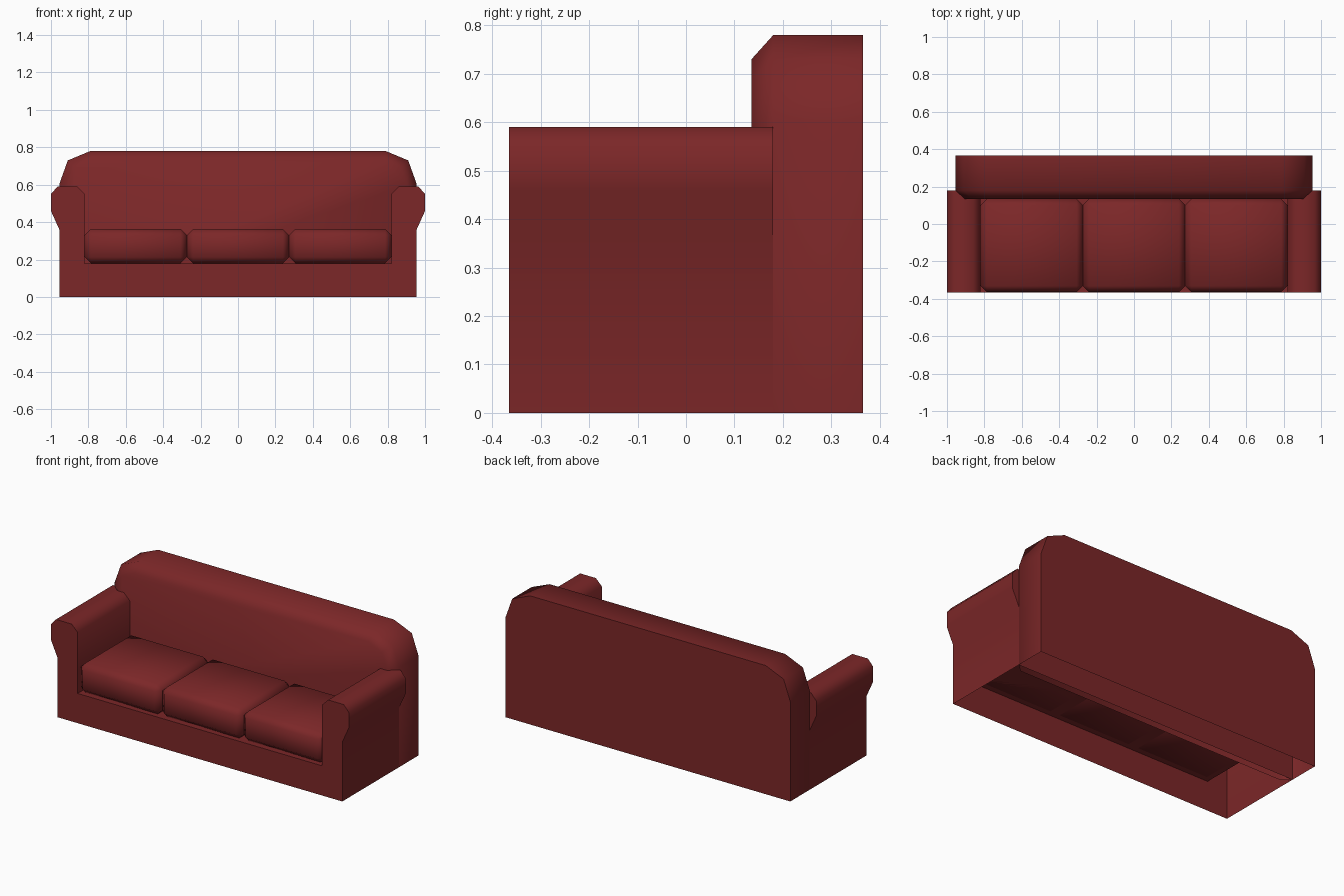
import bpy, bmesh, math

cube = bpy.data.objects.get("Cube")
if cube:
    bpy.data.objects.remove(cube, do_unlink=True)

COLOUR = (0.2, 0.02, 0.021, 1)
fabric = bpy.data.materials.new("dark red fabric")
fabric.use_nodes = True
fabric.diffuse_color = COLOUR
bsdf = next(n for n in fabric.node_tree.nodes if n.type == "BSDF_PRINCIPLED")
bsdf.inputs["Base Color"].default_value = COLOUR


def finish(name, bm):
    """Turn a bmesh into a softly shaded object."""
    bmesh.ops.recalc_face_normals(bm, faces=bm.faces)
    mesh = bpy.data.meshes.new(name)
    bm.to_mesh(mesh)
    bm.free()
    mesh.materials.append(fabric)
    obj = bpy.data.objects.new(name, mesh)
    bpy.context.collection.objects.link(obj)
    bpy.ops.object.select_all(action="DESELECT")
    obj.select_set(True)
    bpy.context.view_layer.objects.active = obj
    bpy.ops.object.shade_smooth_by_angle(angle=math.radians(55))
    return obj


def mirrored(half):
    """Complete an x/z outline from its left half."""
    return half + [(-x, z) for x, z in reversed(half)]


def loft(name, sections):
    """Skin equal outlines along y; the underside stays open."""
    bm = bmesh.new()
    rings = [[bm.verts.new((x, y, z)) for x, z in outline] for y, outline in sections]
    for a, b in zip(rings, rings[1:]):
        for i in range(len(a)):
            j = (i + 1) % len(a)
            bm.faces.new((a[i], a[j], b[j], b[i]))
    bm.faces.new(rings[0])
    bm.faces.new(rings[-1])
    # the closing strip of each ring lies on the floor and is left out
    floor = [f for f in bm.faces if all(v.co.z < 0.001 for v in f.verts)]
    bmesh.ops.recalc_face_normals(bm, faces=bm.faces)
    bmesh.ops.delete(bm, geom=floor, context="FACES")
    return finish(name, bm)


# Base and both arms in one U-shaped section
FRONT, MIDDLE, REAR, BULGE = -0.365, 0.18, 0.365, 0.135
SEAT, INNER = 0.18, 0.82
arm = [(0.955, 0), (0.955, 0.36), (1.0, 0.46), (1.0, 0.55), (0.965, 0.59),
       (0.86, 0.59), (INNER, 0.55), (INNER, SEAT)]
body = mirrored(arm)
loft("base_and_arms", [(FRONT, body), (MIDDLE, body)])

# Backrest with a chamfered front rim
outer = mirrored([(0.955, 0), (0.955, 0.605), (0.91, 0.73), (0.79, 0.78)])
inner = mirrored([(0.905, 0), (0.905, 0.595), (0.87, 0.69), (0.78, 0.73)])
loft("backrest", [(BULGE, inner), (MIDDLE, outer), (REAR, outer)])

# Three seat cushions with bevelled edges
width = 2 * INNER / 3
size = (width, BULGE - FRONT - 0.002, 0.183)
for i, side in enumerate(("right", "middle", "left")):
    bm = bmesh.new()
    bmesh.ops.create_cube(bm, size=1)
    bmesh.ops.scale(bm, vec=size, verts=bm.verts)
    bmesh.ops.translate(bm, vec=((i - 1) * width, (FRONT + BULGE) / 2, SEAT + size[2] / 2),
                        verts=bm.verts)
    bmesh.ops.bevel(bm, geom=bm.edges[:], offset=0.033, segments=1, affect="EDGES")
    finish(side + "_seat_cushion", bm)
